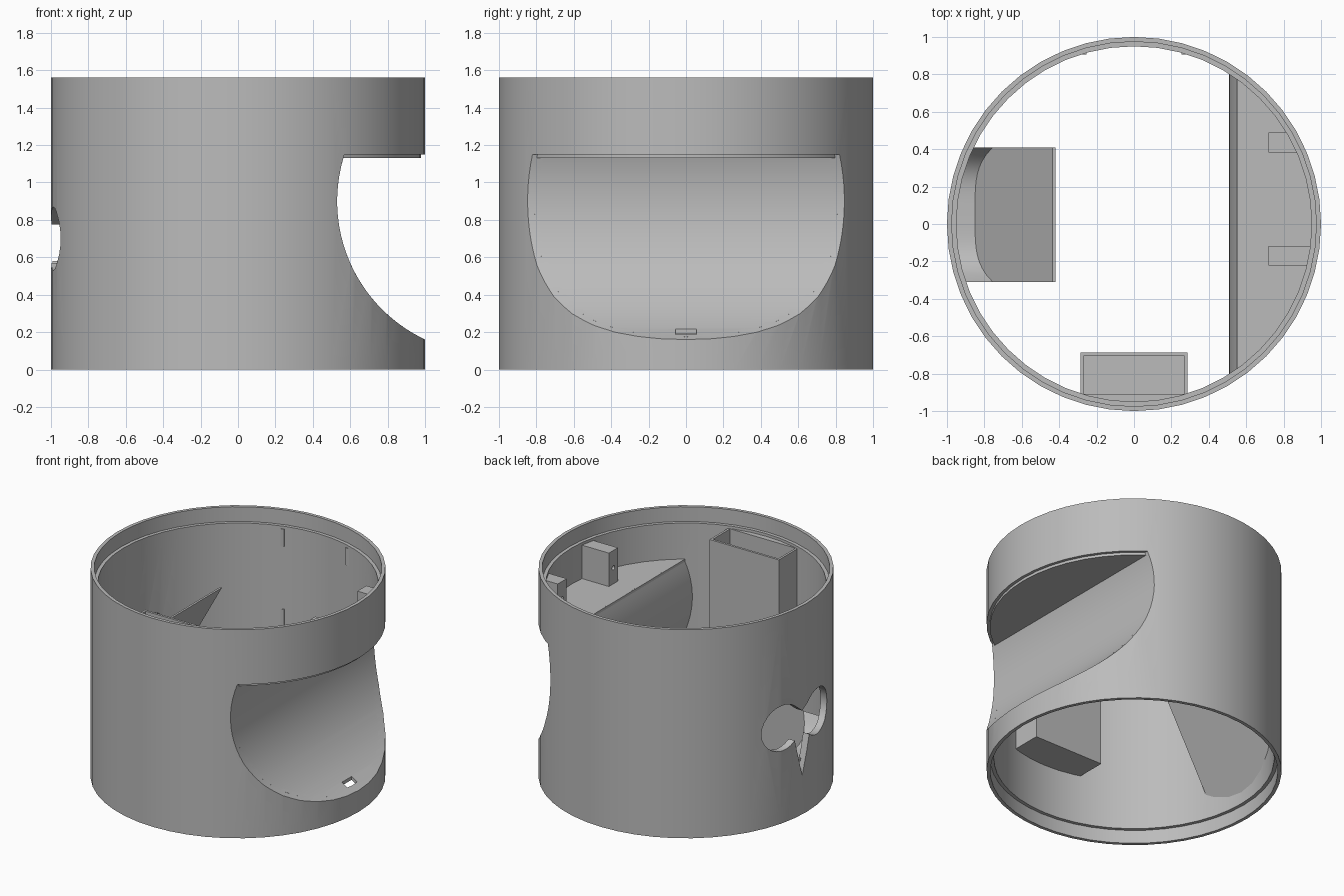
import bpy, bmesh, math
from mathutils import Vector

old = bpy.data.objects.get("Cube")
if old:
    bpy.data.objects.remove(old, do_unlink=True)

SIDES = 48
HEIGHT = 1.56

grey = bpy.data.materials.new("plain_grey")
grey.use_nodes = True
grey.diffuse_color = (0.5, 0.5, 0.5, 1)
grey.node_tree.nodes["Principled BSDF"].inputs["Base Color"].default_value = (0.5, 0.5, 0.5, 1)


def finish(name, bm):
    bmesh.ops.recalc_face_normals(bm, faces=bm.faces)
    mesh = bpy.data.meshes.new(name)
    bm.to_mesh(mesh)
    bm.free()
    mesh.materials.append(grey)
    obj = bpy.data.objects.new(name, mesh)
    bpy.context.collection.objects.link(obj)
    return obj


def prism(name, points, axis, low, high):
    """Extrude a 2D outline along x, y or z."""
    place = {"x": lambda p, t: (t, p[0], p[1]),
             "y": lambda p, t: (p[0], t, p[1]),
             "z": lambda p, t: (p[0], p[1], t)}[axis]
    bm = bmesh.new()
    face = bm.faces.new([bm.verts.new(place(p, low)) for p in points])
    ext = bmesh.ops.extrude_face_region(bm, geom=[face])
    shift = Vector(place((0, 0), high - low))
    bmesh.ops.translate(bm, vec=shift, verts=[v for v in ext["geom"] if isinstance(v, bmesh.types.BMVert)])
    return finish(name, bm)


def box(name, x, y, z):
    return prism(name, [(x[0], y[0]), (x[1], y[0]), (x[1], y[1]), (x[0], y[1])], "z", *z)


def arc(cx, cy, r, start, end, steps):
    angles = [math.radians(start + (end - start) * i / steps) for i in range(steps + 1)]
    return [(cx + r * math.cos(a), cy + r * math.sin(a)) for a in angles]


def select(obj):
    bpy.ops.object.select_all(action="DESELECT")
    obj.select_set(True)
    bpy.context.view_layer.objects.active = obj


def combine(obj, cutter, operation):
    cutter.hide_render = True
    select(obj)
    mod = obj.modifiers.new("cut", "BOOLEAN")
    mod.operation = operation
    mod.solver = "EXACT"
    mod.object = cutter
    bpy.ops.object.modifier_apply(modifier=mod.name)
    bpy.data.objects.remove(cutter, do_unlink=True)


def cut(obj, cutter):
    combine(obj, cutter, "DIFFERENCE")


def fit_inside(obj, radius=0.965):
    """Trim a part to the round inside of the shell."""
    ring = arc(0, 0, radius, 0, 360, SIDES)[:-1]
    combine(obj, prism("trim", ring, "z", 0, HEIGHT), "INTERSECT")


# Round shell with a rebate at each rim
profile = [(1, 0), (1, HEIGHT), (0.975, HEIGHT), (0.975, 1.45),
           (0.95, 1.45), (0.95, 0.1), (0.975, 0.1), (0.975, 0)]
bm = bmesh.new()
rings = []
for i in range(SIDES):
    a = math.tau * i / SIDES
    rings.append([bm.verts.new((r * math.cos(a), r * math.sin(a), z)) for r, z in profile])
for i in range(SIDES):
    here, there = rings[i], rings[(i + 1) % SIDES]
    for j in range(len(profile)):
        k = (j + 1) % len(profile)
        bm.faces.new((here[j], there[j], there[k], here[k]))
shell = finish("shell", bm)

# Large side opening with a curved back wall
NX, NZ, NR = 1.347, 0.9, 0.817
opening = arc(NX, NZ, NR, 162.2, 270, 28) + [(NX, 1.15)]
cut(shell, prism("opening_cutter", opening, "y", -1.1, 1.1))

sheet = arc(NX, NZ, NR, 160, 262, 28) + arc(NX, NZ, NR + 0.022, 262, 160.5, 28)
niche_wall = prism("niche_wall", sheet, "y", -1.1, 1.1)
fit_inside(niche_wall, 0.97)
cut(niche_wall, box("slot_cutter", (0.9, 0.955), (-0.057, 0.057), (0, 0.4)))

niche_ceiling = box("niche_ceiling", (0.55, 1.1), (-1, 1), (1.13, 1.18))
fit_inside(niche_ceiling, 0.978)

# Outlet hole: two round lobes and a pointed lower slit
outline = ([(0.05, 0.775)] + arc(0.24, 0.71, 0.17, 130, -130, 18)
           + [(0.05, 0.29)] + arc(-0.14, 0.7, 0.17, -50, -310, 18))
cut(shell, prism("outlet_cutter", outline, "x", -1.1, -0.85))

# Sloping chute plate leading down to the outlet
chute = prism("chute_plate", [(-0.42, 1.14), (-0.436, 1.14), (-0.99, 0.15), (-0.972, 0.15)],
              "y", -0.31, 0.41)
fit_inside(chute)

# Curved trough at the foot of the chute
widths = [0.05 + 0.36 * (i / 10 - 1) for i in range(21)]
bed = [(y, 0.4 + 0.17 * abs((y - 0.05) / 0.36) ** 4) for y in widths]
trough = prism("chute_trough", bed + [(y, z - 0.02) for y, z in reversed(bed)], "x", -1, -0.6)
combine(trough, prism("wedge", [(-0.428, 1.14), (-0.98, 0.15), (-1.1, 0.15), (-1.1, 1.14)],
                      "y", -0.5, 0.6), "INTERSECT")
fit_inside(trough)

# Open-topped bin on the front wall
front_bin = box("front_bin", (-0.287, 0.287), (-1, -0.688), (0.47, 1.43))
cut(front_bin, box("bin_cutter", (-0.27, 0.27), (-0.908, -0.705), (0.49, 1.6)))
fit_inside(front_bin)

# Screw blocks standing on the niche ceiling
blocks = []
for i, y in enumerate((0.435, -0.17)):
    block = box(f"screw_block_{i + 1}", (0.72, 1), (y - 0.053, y + 0.053), (1.17, 1.43))
    fit_inside(block)
    cut(block, prism("screw_cutter", arc(y, 1.3, 0.016, 0, 360, 12)[:-1], "x", 0.6, 0.82))
    blocks.append(block)

# Small tabs on the back wall
for side in (-1, 1):
    for level, z in (("lower", 0.7), ("upper", 1.3)):
        word = "left" if side > 0 else "right"
        edges = sorted((side * 0.255, side * 0.31))
        tab = box(f"{level}_{word}_tab", edges, (0.905, 1), (z, z + 0.13))
        fit_inside(tab)

# Smooth the round parts and keep their edges sharp
for obj in (shell, niche_wall, niche_ceiling, trough):
    select(obj)
    bpy.ops.object.shade_smooth_by_angle(angle=math.radians(30))
